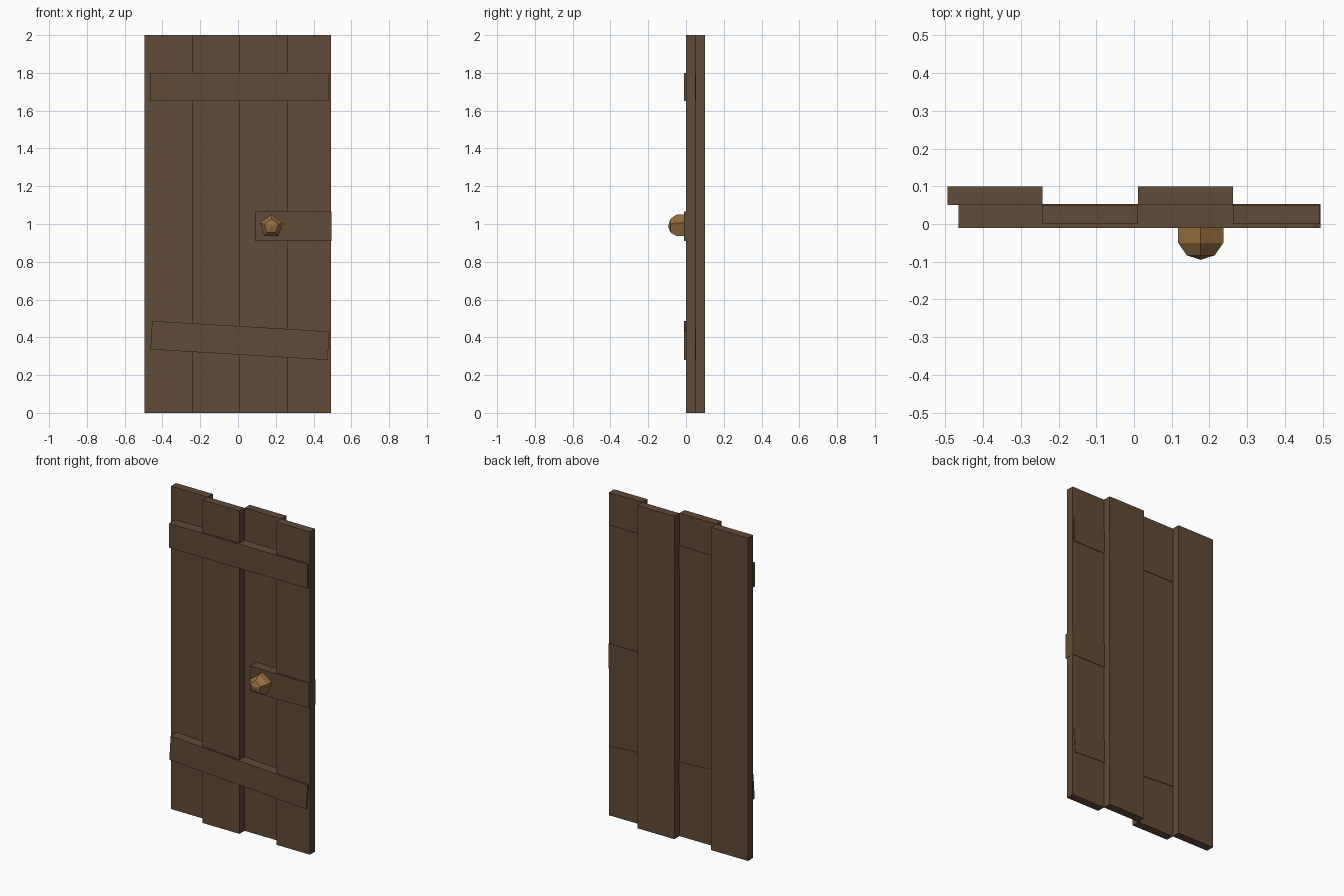
import bpy, bmesh
from math import radians, sin, cos, pi
from mathutils import Matrix

cube = bpy.data.objects.get("Cube")
if cube:
    bpy.data.objects.remove(cube, do_unlink=True)


def material(name, rgb):
    mat = bpy.data.materials.new(name)
    mat.use_nodes = True
    mat.diffuse_color = (*rgb, 1)
    mat.node_tree.nodes["Principled BSDF"].inputs["Base Color"].default_value = (*rgb, 1)
    return mat


wood = material("dark wood", (0.119, 0.069, 0.038))
brass = material("aged brass", (0.305, 0.165, 0.05))


def add_object(name, bm, mat):
    bmesh.ops.recalc_face_normals(bm, faces=bm.faces)
    mesh = bpy.data.meshes.new(name)
    bm.to_mesh(mesh)
    bm.free()
    mesh.materials.append(mat)
    obj = bpy.data.objects.new(name, mesh)
    bpy.context.collection.objects.link(obj)
    return obj


def board(name, x, y, z, tilt=0):
    """Box between the given (low, high) limits, tilted in the door plane."""
    bm = bmesh.new()
    size = [b - a for a, b in (x, y, z)]
    bmesh.ops.create_cube(bm, size=1, matrix=Matrix.Diagonal((*size, 1)))
    obj = add_object(name, bm, wood)
    obj.location = [(a + b) / 2 for a, b in (x, y, z)]
    obj.rotation_euler.y = radians(tilt)


# Upright planks, alternately set back and forward
edges = [-0.495, -0.243, 0.01, 0.263, 0.493]
for i in range(4):
    y = 0.0 if i % 2 else 0.05
    board(f"plank_{i + 1}", edges[i:i + 2], (y, y + 0.05), (0, 2))

# Cross battens, the lower one nailed on crooked
depth = (-0.01, 0.053)
board("upper_batten", (-0.465, 0.483), depth, (1.65, 1.8))
board("lower_batten", (-0.46, 0.48), depth, (0.308, 0.459), 3.4)
board("handle_batten", (0.09, 0.494), depth, (0.91, 1.065))

# Five-sided domed knob, lofted from rings of (radius, y)
bm = bmesh.new()
rings = [[bm.verts.new((r * sin(2 * pi * k / 5), y, r * cos(2 * pi * k / 5)))
          for k in range(5)]
         for r, y in ((0.063, 0.0), (0.063, -0.05), (0.039, -0.083))]
tip = bm.verts.new((0, -0.095, 0))
for k in range(5):
    n = (k + 1) % 5
    for a, b in zip(rings, rings[1:]):
        bm.faces.new((a[k], a[n], b[n], b[k]))
    bm.faces.new((rings[-1][k], rings[-1][n], tip))
bm.faces.new(rings[0])
knob = add_object("door_knob", bm, brass)
knob.location = (0.177, 0, 0.987)
